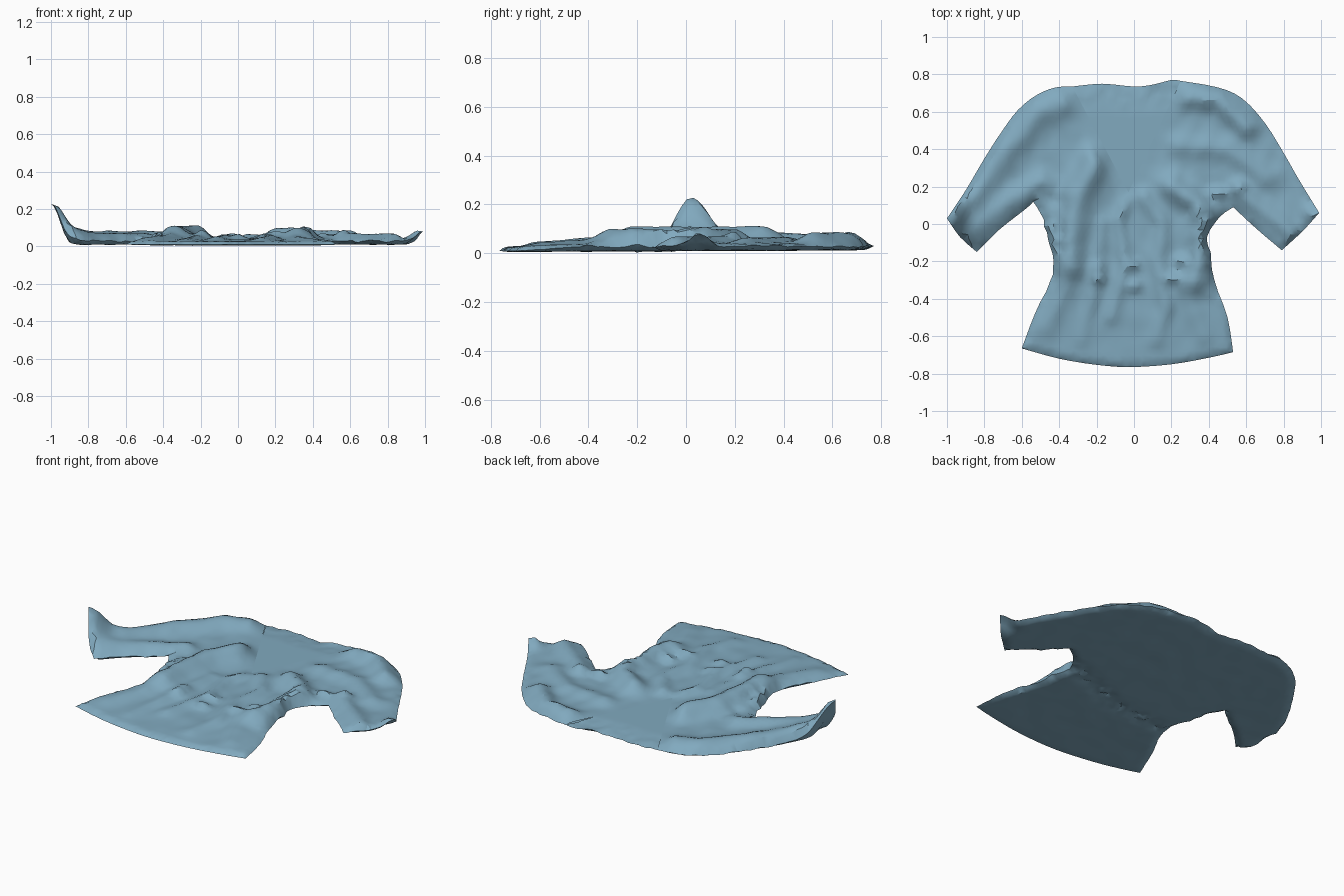
import bpy, bmesh, math, random
from mathutils import Vector, noise
from mathutils.geometry import delaunay_2d_cdt

if "Cube" in bpy.data.objects:
    bpy.data.objects.remove(bpy.data.objects["Cube"])

random.seed(4)


def gauss(d, w):
    return math.exp(-(d / w) ** 2)


def waist_mask(x, y):
    return gauss(abs(x + 0.02) - 0.44, 0.09) * gauss(y + 0.07, 0.22)


# Garment outline seen from above: neckline, then left side, hem, right side
V_LEFT, V_TIP, V_RIGHT = (-0.33, 0.735), (-0.03, 0.17), (0.25, 0.765)
NECK = [V_RIGHT, (0.2, 0.77), (0.1, 0.745), (0, 0.735), (-0.17, 0.75), V_LEFT]
BODY = [V_LEFT, (-0.42, 0.73), (-0.52, 0.69), (-0.62, 0.61), (-0.71, 0.49),
        (-0.80, 0.35), (-0.90, 0.18), (-1.0, 0.03), (-0.93, -0.07), (-0.84, -0.15),
        (-0.72, -0.03), (-0.58, 0.08), (-0.54, 0.12), (-0.48, 0.02), (-0.46, -0.08),
        (-0.43, -0.2), (-0.45, -0.31), (-0.53, -0.48), (-0.6, -0.665), (-0.4, -0.72),
        (-0.2, -0.753), (-0.02, -0.765), (0.2, -0.75), (0.4, -0.715), (0.53, -0.685),
        (0.5, -0.5), (0.43, -0.3), (0.41, -0.15), (0.39, -0.07), (0.46, 0.04),
        (0.53, 0.09), (0.66, -0.03), (0.79, -0.14), (0.9, -0.04), (0.99, 0.06),
        (0.88, 0.24), (0.8, 0.38), (0.7, 0.54), (0.58, 0.67), (0.45, 0.73), V_RIGHT]
CORNERS = {BODY[i] for i in (0, 7, 9, 12, 18, 24, 30, 32, 34, 40)}


def rounded(path, per=3):
    # smooth curve between the corners, ragged at the gathered waist
    out = []
    for i in range(len(path) - 1):
        a, b = Vector(path[i]), Vector(path[i + 1])
        p = a if path[i] in CORNERS else Vector(path[i - 1])
        q = b if path[i + 1] in CORNERS else Vector(path[i + 2])
        for k in range(per):
            t = k / per
            c = 0.5 * (2 * a + (b - p) * t + (2 * p - 5 * a + 4 * b - q) * t * t
                       + (3 * a - p - 3 * b + q) * t ** 3)
            if k:
                c.x += 0.03 * waist_mask(*c) * noise.noise((c.x * 5, c.y * 22, 1))
            out.append(tuple(c))
    return out + [path[-1]]


NECK, BODY = rounded(NECK), rounded(BODY)
OUTLINE = NECK[:-1] + BODY[:-1]

# Cloth folds: height, width, path
FOLDS = [
    (0.07, 0.085, [(-0.2, 0.33), (-0.3, 0.15), (-0.34, -0.1), (-0.34, -0.22)]),
    (0.025, 0.06, [(-0.37, -0.36), (-0.42, -0.45), (-0.47, -0.55)]),
    (0.06, 0.065, [(0.2, 0.2), (0.35, 0.1), (0.36, -0.15), (0.33, -0.3)]),
    (0.022, 0.035, [(-0.03, 0.15), (-0.08, 0.02), (-0.05, -0.2), (-0.12, -0.5)]),
    (0.026, 0.045, [(0.05, 0.15), (0.15, 0.0), (0.13, -0.2), (0.17, -0.45), (0.12, -0.62)]),
    (0.02, 0.04, [(-0.17, 0.0), (-0.2, -0.3), (-0.28, -0.62)]),
    (0.02, 0.05, [(0.25, -0.3), (0.38, -0.6)]),
    (0.042, 0.08, [(-0.33, 0.66), (-0.5, 0.6), (-0.68, 0.4), (-0.85, 0.15)]),
    (0.03, 0.06, [(-0.5, 0.22), (-0.7, 0.1), (-0.88, -0.06)]),
    (0.045, 0.06, [(0.27, 0.68), (0.45, 0.66), (0.6, 0.52)]),
    (0.025, 0.06, [(0.25, 0.42), (0.5, 0.4), (0.7, 0.25)]),
    (0.03, 0.05, [(0.55, 0.18), (0.78, 0.0), (0.83, -0.05)]),
]
# Small crumples at the waist: x, y, height
CRUMPLES = [(-0.19, -0.29, 0.03), (0, -0.33, 0.03), (0, -0.22, 0.025), (0.2, -0.29, 0.03),
            (0.25, -0.2, 0.03), (-0.19, -0.23, 0.02), (0.46, 0.16, 0.025), (0.57, 0.2, 0.025)]
BACK_GATHER = [(0.42, 0.0), (-0.03, -0.2), (-0.45, -0.24)]


def path_dist(x, y, path):
    best = 9
    for (ax, ay), (bx, by) in zip(path, path[1:]):
        ux, uy = bx - ax, by - ay
        t = ((x - ax) * ux + (y - ay) * uy) / (ux * ux + uy * uy)
        t = min(max(t, 0), 1)
        best = min(best, math.hypot(x - ax - t * ux, y - ay - t * uy))
    return best


def inside(x, y, poly):
    hit = False
    for (ax, ay), (bx, by) in zip(poly, poly[1:] + poly[:1]):
        if (ay > y) != (by > y) and x < ax + (y - ay) * (bx - ax) / (by - ay):
            hit = not hit
    return hit


def edge(x, y):
    return path_dist(x, y, OUTLINE + OUTLINE[:1])


def rim(x, y):
    t = min(max((y + 0.68) / 0.25, 0), 1)
    return 0.01 + t * (0.018 + 0.012 * noise.noise((x * 18, y * 18, 3)))


def curl(x, y, w):
    # lifted corners of the two cuffs
    return (0.2 * gauss(math.hypot((x + 1.0) * 1.15, (y - 0.03) * 0.9), w)
            + 0.055 * gauss(math.hypot(x - 0.98, y - 0.05), 0.06))


def insert_z(x, y):
    k = min(edge(x, y) / 0.15, 1)
    return rim(x, y) * (1 - k) + 0.04 * k


def front_z(x, y):
    d = edge(x, y)
    v = path_dist(x, y, [V_LEFT, V_TIP, V_RIGHT])
    calm = min(v / 0.08, 1)
    h = 0.04
    for amp, w, path in FOLDS:
        h += calm * amp * gauss(path_dist(x, y, path), w)
    for cx, cy, amp in CRUMPLES:
        h += amp * gauss(math.hypot((x - cx) * 0.8, y - cy), 0.03)
    h += calm * 0.006 * noise.noise((x * 14, y * 9, 0))
    h += 0.04 * waist_mask(x, y) * noise.noise((x * 17, y * 20, 5))
    # the cloth thins out steadily towards the hem
    t = min(max((y + 0.76) / 0.4, 0), 1)
    r = rim(x, y)
    h = 0.018 + (h - 0.018) * (0.35 + 0.65 * t)
    k = min(d / 0.045, 1)
    return r + (h - r) * math.sqrt(1 - (1 - k) ** 2) + curl(x, y, 0.12)


def back_z(x, y):
    d = edge(x, y)
    flat = 0.006 + 0.005 * (y + 0.77)
    k = 1 - min(d / 0.035, 1)
    z = flat + (rim(x, y) - flat) * k ** 1.5 + 0.003 * noise.noise((x * 9, y * 9, 7)) * (1 - k)
    gather = gauss(path_dist(x, y, BACK_GATHER), 0.05) * (1 - k)
    z += gather * 0.022 * (0.4 + noise.noise((x * 22, y * 22, 9)))
    return z + curl(x, y, 0.12 - 0.04 * (1 - k))


def subdivide(poly, step=0.024):
    out = []
    for a, b in zip(poly, poly[1:] + poly[:1]):
        n = max(1, round(math.dist(a, b) / step))
        out += [Vector(a).lerp(Vector(b), i / n) for i in range(n)]
    return out


def panel(name, poly, height, up=True, step=0.024):
    # triangulated cloth sheet filled with jittered points
    border = subdivide(poly)
    pts, n = list(border), len(border)
    loop = poly + poly[:1]
    for i in range(int(2 / step)):
        for j in range(int(1.6 / step)):
            x = -1 + (i + 0.5 * (j % 2)) * step + random.uniform(-0.2, 0.2) * step
            y = -0.8 + j * step + random.uniform(-0.2, 0.2) * step
            if inside(x, y, poly) and path_dist(x, y, loop) > 0.011:
                pts.append(Vector((x, y)))
    co, _, faces, *_ = delaunay_2d_cdt(pts, [(i, (i + 1) % n) for i in range(n)], [], 1, 1e-5)
    bm = bmesh.new()
    vs = [bm.verts.new((c.x, c.y, max(0.0, height(c.x, c.y)))) for c in co]
    for f in faces:
        a, b, c = (co[i] for i in f)
        ccw = (b - a).cross(c - a) > 0
        bm.faces.new([vs[i] for i in (f if ccw == up else f[::-1])])
    me = bpy.data.meshes.new(name)
    bm.to_mesh(me)
    bm.free()
    me.materials.append(cloth)
    ob = bpy.data.objects.new(name, me)
    bpy.context.collection.objects.link(ob)
    bpy.ops.object.select_all(action='DESELECT')
    ob.select_set(True)
    bpy.context.view_layer.objects.active = ob
    bpy.ops.object.shade_smooth_by_angle(angle=math.radians(30))


cloth = bpy.data.materials.new("blue_cloth")
cloth.diffuse_color = (0.22, 0.40, 0.52, 1)
cloth.use_nodes = True
cloth.node_tree.nodes["Principled BSDF"].inputs["Base Color"].default_value = cloth.diffuse_color

# Front cloth with sleeves, the flat insert at the V neck, and the back cloth
panel("front_panel", BODY + [V_TIP], front_z)
panel("neck_insert", NECK + [V_TIP], insert_z)
panel("back_panel", OUTLINE, back_z, up=False)
